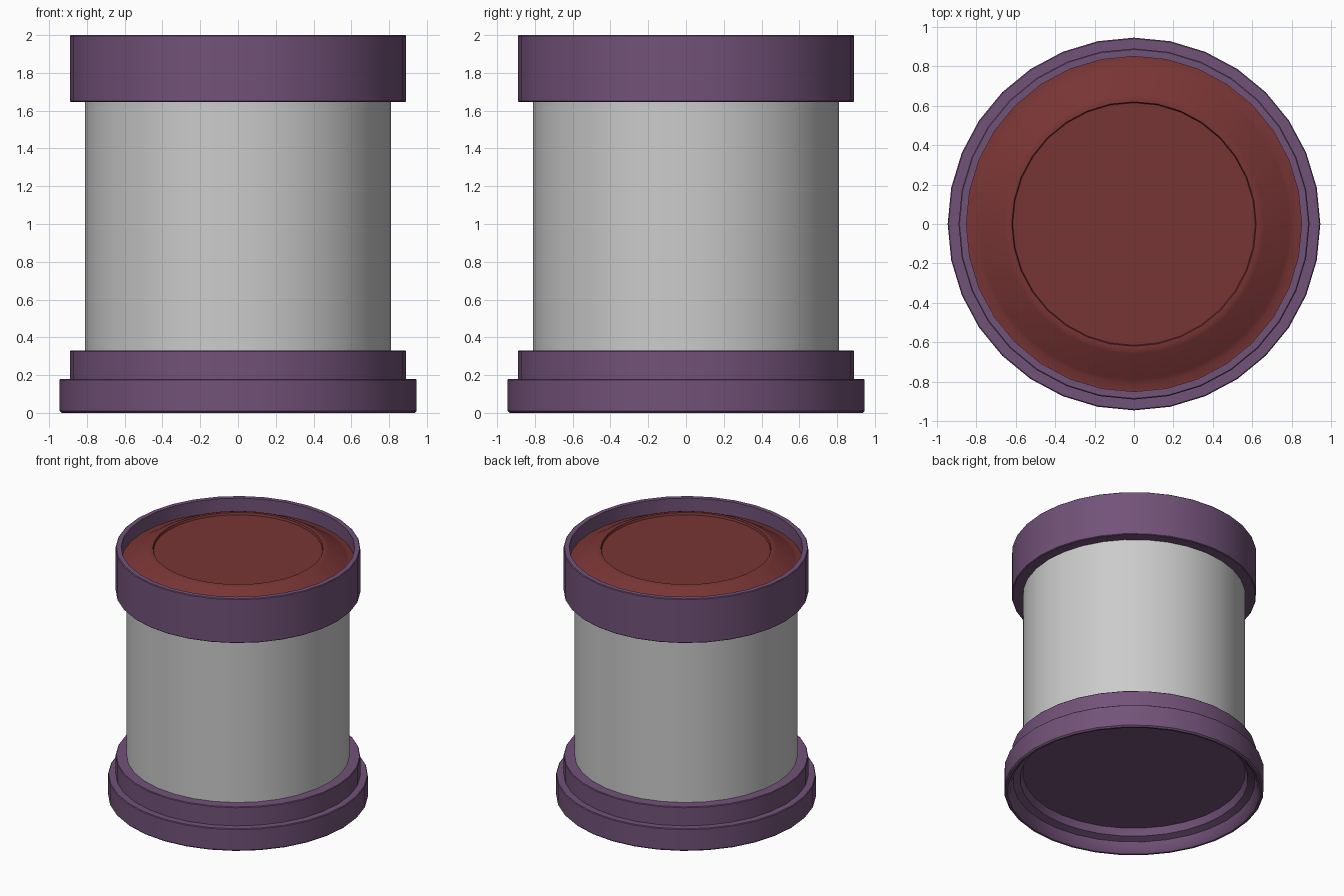
import bpy, bmesh, math

if "Cube" in bpy.data.objects:
    bpy.data.objects.remove(bpy.data.objects["Cube"])

SIDES = 32


def material(name, rgb):
    m = bpy.data.materials.new(name)
    m.diffuse_color = (*rgb, 1)
    m.use_nodes = True
    m.node_tree.nodes["Principled BSDF"].inputs["Base Color"].default_value = m.diffuse_color
    return m


def lathe(name, profile, mat=None, closed=False):
    """Spin an (r, z) profile, listed with the outside on its right, around z."""
    bm = bmesh.new()
    rings = []
    for r, z in profile:
        if r == 0:
            rings.append([bm.verts.new((0, 0, z))] * SIDES)
        else:
            rings.append([bm.verts.new((r * math.cos(a), r * math.sin(a), z))
                          for a in (2 * math.pi * i / SIDES for i in range(SIDES))])
    pairs = list(zip(rings, rings[1:]))
    if closed:
        pairs.append((rings[-1], rings[0]))
    for lo, hi in pairs:
        for i in range(SIDES):
            j = (i + 1) % SIDES
            corners = dict.fromkeys((lo[i], lo[j], hi[j], hi[i]))
            bm.faces.new(list(corners))
    me = bpy.data.meshes.new(name)
    bm.to_mesh(me)
    bm.free()
    ob = bpy.data.objects.new(name, me)
    bpy.context.collection.objects.link(ob)
    if mat:
        me.materials.append(mat)
    bpy.ops.object.select_all(action='DESELECT')
    ob.select_set(True)
    bpy.context.view_layer.objects.active = ob
    bpy.ops.object.shade_smooth_by_angle(angle=math.radians(35))
    return ob


purple = material("purple", (0.17, 0.085, 0.19))
red = material("red", (0.19, 0.035, 0.035))

# Grey cylinder wall
lathe("body", [(0.81, 0.30), (0.81, 1.67)])

# Stepped foot with a hollow, curved underside
lathe("base", [(0, 0.155), (0.81, 0.155), (0.83, 0.10), (0.88, 0.08), (0.90, 0.02),
               (0.92, 0), (0.935, 0), (0.945, 0.01), (0.945, 0.175), (0.94, 0.18),
               (0.89, 0.18), (0.89, 0.325), (0.885, 0.33), (0.81, 0.33)], purple)

# Collar around the top
lathe("top_rim", [(0.81, 1.645), (0.885, 1.645), (0.89, 1.65), (0.89, 1.995),
                  (0.885, 2.0), (0.85, 2.0), (0.85, 1.87), (0.81, 1.87)], purple, closed=True)

# Raised lid with a slightly sunken centre disc
lathe("lid", [(0.85, 1.89), (0.81, 1.895), (0.79, 1.905), (0.66, 1.985), (0.64, 1.992),
              (0.62, 1.992), (0.615, 1.975), (0, 1.975)], red)
